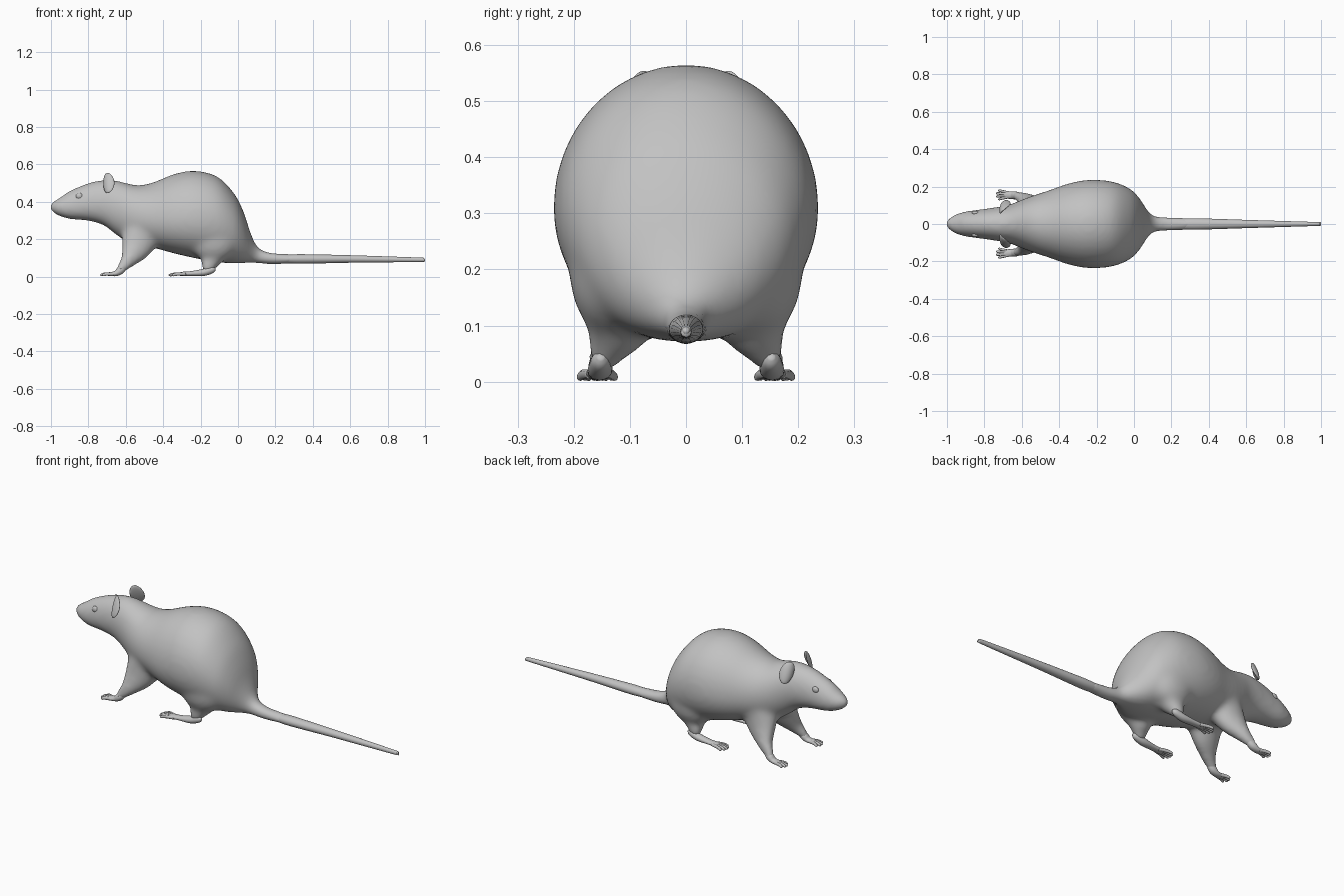
import bpy, bmesh, math
from mathutils import Vector, Matrix

if "Cube" in bpy.data.objects:
    bpy.data.objects.remove(bpy.data.objects["Cube"])

grey = bpy.data.materials.new("plain grey")
grey.diffuse_color = (0.54, 0.54, 0.54, 1)
grey.use_nodes = True
grey.node_tree.nodes["Principled BSDF"].inputs["Base Color"].default_value = grey.diffuse_color


def smooth_rows(rows, n=4):
    """Catmull-Rom interpolation through rows of numbers."""
    out = []
    for i in range(len(rows) - 1):
        a, b, c, d = rows[max(i - 1, 0)], rows[i], rows[i + 1], rows[min(i + 2, len(rows) - 1)]
        for k in range(n):
            t = k / n
            out.append([0.5 * (2 * q + (r - p) * t + (2 * p - 5 * q + 4 * r - s) * t * t
                               + (3 * q - p - 3 * r + s) * t ** 3)
                        for p, q, r, s in zip(a, b, c, d)])
    return out + [list(rows[-1])]


def add_loft(bm, rings):
    vs = [[bm.verts.new(p) for p in r] for r in rings]
    n = len(vs[0])
    for a, b in zip(vs, vs[1:]):
        for i in range(n):
            bm.faces.new((a[i], a[(i + 1) % n], b[(i + 1) % n], b[i]))
    bm.faces.new(vs[0][::-1])
    bm.faces.new(vs[-1])


def add_trunk(bm, rows, seg=32):
    """Rows: x, bottom, widest height, top, half width; fuller below."""
    rings = []
    for x, lo, mid, hi, w in smooth_rows(rows):
        ring = []
        for i in range(seg):
            a = 2 * math.pi * i / seg
            c, s = math.cos(a), math.sin(a)
            if s < 0:
                c = math.copysign(abs(c) ** .82, c)
            ring.append((x, w * c, mid + s * ((hi - mid) if s > 0 else (mid - lo))))
        rings.append(ring)
    add_loft(bm, rings)


def add_tube(bm, rows, side=1, seg=16):
    """Rows: x, y, z, sideways radius, other radius."""
    rows = smooth_rows(rows)
    pts = [Vector((r[0], side * r[1], r[2])) for r in rows]
    rings = []
    for i, (p, r) in enumerate(zip(pts, rows)):
        t = (pts[min(i + 1, len(pts) - 1)] - pts[max(i - 1, 0)]).normalized()
        u = Vector((0, 1, 0))
        u = (u - t * u.dot(t)).normalized()
        v = t.cross(u)
        rings.append([p + u * r[3] * math.cos(2 * math.pi * k / seg)
                      + v * r[4] * math.sin(2 * math.pi * k / seg) for k in range(seg)])
    add_loft(bm, rings)


def add_ball(bm, loc, size, rot=Matrix.Identity(4)):
    m = Matrix.Translation(loc) @ rot @ Matrix.Diagonal((*size, 1))
    bmesh.ops.create_uvsphere(bm, u_segments=24, v_segments=16, radius=1, matrix=m)


def finish(bm, name, blend=False):
    bmesh.ops.recalc_face_normals(bm, faces=bm.faces)
    me = bpy.data.meshes.new(name)
    bm.to_mesh(me)
    bm.free()
    ob = bpy.data.objects.new(name, me)
    bpy.context.collection.objects.link(ob)
    me.materials.append(grey)
    bpy.ops.object.select_all(action='DESELECT')
    ob.select_set(True)
    bpy.context.view_layer.objects.active = ob
    if blend:
        m = ob.modifiers.new("fuse", 'REMESH')
        m.mode, m.voxel_size = 'VOXEL', 0.011
        m.use_smooth_shade = True
        m = ob.modifiers.new("soften", 'SMOOTH')
        m.factor, m.iterations = 0.5, 26
        bpy.ops.object.convert(target='MESH')
    bpy.ops.object.shade_smooth()
    return ob


# Body: head, trunk, rump and tail root, fused with the four upper legs
bm = bmesh.new()
add_trunk(bm, [
    (-1.007, .356, .375, .390, .014), (-.985, .338, .373, .404, .036),
    (-.95, .321, .37, .425, .054), (-.90, .307, .37, .459, .068),
    (-.80, .298, .385, .501, .081), (-.72, .275, .39, .517, .093),
    (-.66, .230, .37, .516, .106), (-.60, .190, .34, .501, .130),
    (-.53, .168, .32, .488, .156), (-.45, .153, .31, .505, .182),
    (-.34, .123, .305, .549, .220), (-.23, .098, .31, .566, .237),
    (-.11, .076, .30, .535, .226), (-.02, .070, .26, .444, .188),
    (.03, .072, .22, .346, .138), (.065, .074, .16, .240, .085),
    (.10, .071, .12, .165, .048), (.15, .066, .10, .134, .040),
    (.24, .066, .094, .123, .035), (.36, .068, .094, .120, .031)])
for s in (1, -1):
    # front leg
    add_tube(bm, [(-.51, .070, .24, .080, .11), (-.545, .098, .155, .058, .085),
                  (-.588, .133, .085, .038, .045), (-.624, .150, .045, .027, .028),
                  (-.645, .154, .018, .022, .018)], s)
    # thigh and hind leg
    add_ball(bm, (-.13, s * .127, .20), (.13, .082, .125))
    add_tube(bm, [(-.11, .115, .19, .085, .10), (-.14, .122, .10, .062, .062),
                  (-.158, .142, .055, .036, .040), (-.162, .151, .022, .024, .028)], s)
finish(bm, "body", blend=True)

# Tail, starting inside the root
bm = bmesh.new()
add_tube(bm, [(.18, 0, .094, .022, .016), (.30, 0, .094, .0305, .025),
              (.42, 0, .094, .028, .024), (.60, 0, .094, .022, .020),
              (.96, 0, .090, .011, .012), (.99, 0, .090, .009, .009),
              (1.0, 0, .090, .003, .003)], seg=20)
finish(bm, "tail")


# Paws: a flat sole with spread toes
def paw(side, name, sole, toe_x, toe_len, spread, count):
    bm = bmesh.new()
    add_tube(bm, sole, side)
    y0 = sole[-1][1]
    for i in range(count):
        f = 2 * i / (count - 1) - 1
        reach = toe_len * (1 - .25 * f * f)
        add_tube(bm, [(toe_x + .02, y0 + f * spread * .4, .013, .008, .009),
                      (toe_x - reach * .5, y0 + f * spread * .8, .013, .007, .009),
                      (toe_x - reach * .9, y0 + f * spread, .008, .006, .007),
                      (toe_x - reach, y0 + f * spread * 1.05, .006, .002, .003)], side, 10)
    finish(bm, name)


for s, label in ((1, "left"), (-1, "right")):
    paw(s, "front_paw_" + label,
        [(-.600, .146, .058, .014, .014), (-.63, .152, .032, .021, .021),
         (-.655, .154, .016, .020, .014), (-.69, .156, .013, .019, .010),
         (-.70, .156, .012, .012, .006)], -.685, .053, .024, 4)
    paw(s, "hind_foot_" + label,
        [(-.122, .152, .045, .006, .006), (-.138, .152, .037, .017, .018),
         (-.185, .153, .022, .022, .019), (-.25, .156, .016, .020, .013),
         (-.30, .158, .014, .021, .011), (-.315, .158, .012, .014, .007)],
        -.30, .070, .031, 5)

    # Ear: thin cupped disc, turned outwards and leaning in at the top
    bm = bmesh.new()
    turn = Matrix.Rotation(s * math.radians(-48), 4, 'Z')
    add_ball(bm, (0, 0, 0), (.012, .038, .054))
    for v in bm.verts:
        v.co.x += 9 * v.co.y ** 2
        z = v.co.z
        v.co = turn @ v.co + Vector((-.698, s * (.097 - .4 * z), .500))
    finish(bm, "ear_" + label)

    # Eye
    bm = bmesh.new()
    add_ball(bm, (-.848, s * .059, .430), (.019, .011, .017))
    finish(bm, "eye_" + label)
